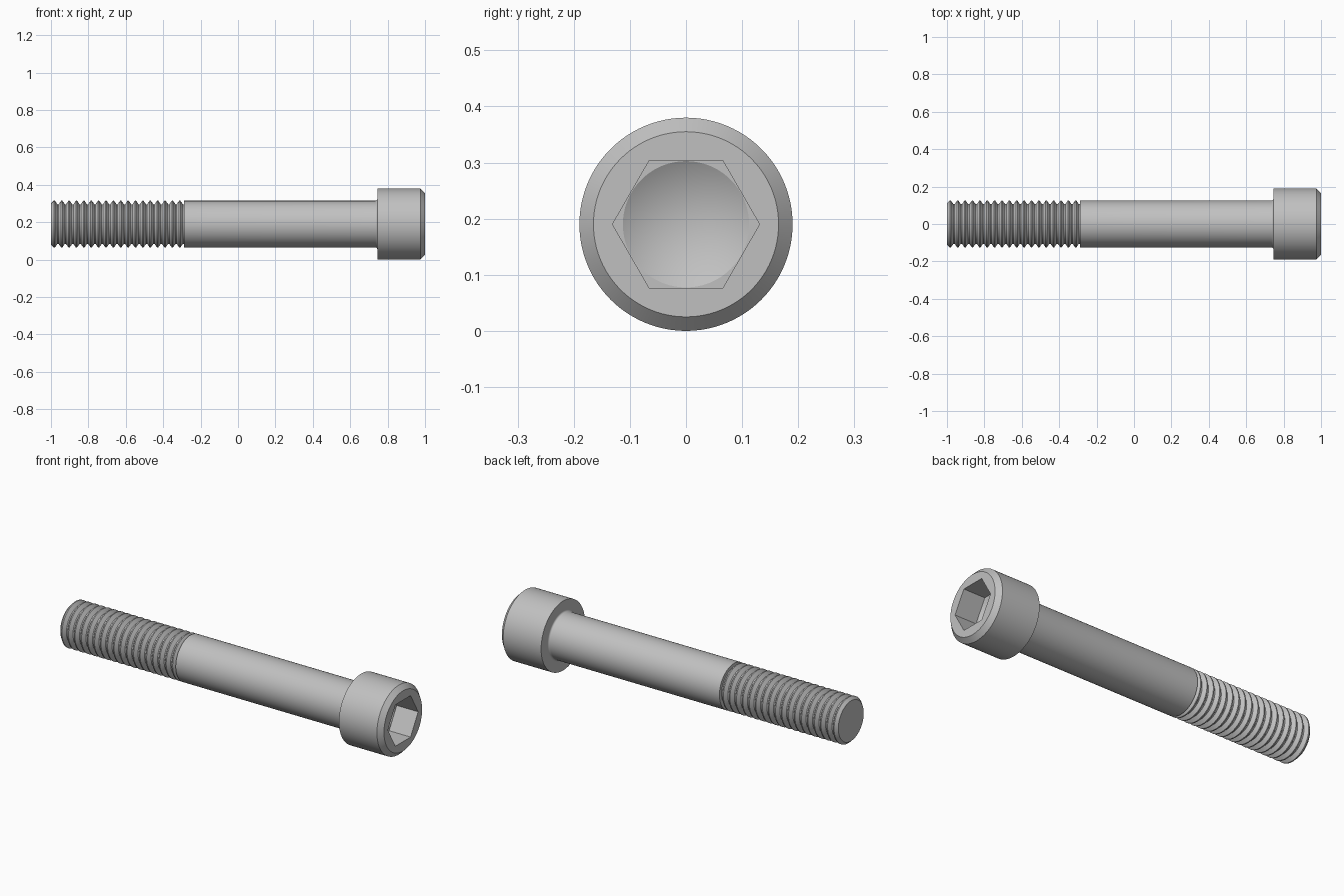
import bpy, bmesh, math

cube = bpy.data.objects.get("Cube")
if cube:
    bpy.data.objects.remove(cube, do_unlink=True)

SEGMENTS = 96
AXIS_Z = 0.19
SHANK_R = 0.125
THREAD_END = -0.29
HEAD_START = 0.745

steel = bpy.data.materials.new("steel grey")
steel.use_nodes = True
colour = (0.53, 0.53, 0.53, 1)
steel.diffuse_color = colour
steel.node_tree.nodes["Principled BSDF"].inputs["Base Color"].default_value = colour


def circle(radius):
    return lambda angle: radius


def hexagon(apothem):
    sector = math.pi / 3
    return lambda angle: apothem / math.cos(angle % sector - sector / 2)


def lathe(name, profile):
    """Sweep (x, radius or radius function) pairs around the bolt axis."""
    bm = bmesh.new()
    rings = []
    for x, shape in profile:
        radius = shape if callable(shape) else circle(shape)
        ring = []
        for k in range(SEGMENTS):
            a = math.tau * k / SEGMENTS
            r = radius(a + 1e-9)
            ring.append(bm.verts.new((x, r * math.cos(a), AXIS_Z + r * math.sin(a))))
        rings.append(ring)
    for low, high in zip(rings, rings[1:]):
        for k in range(SEGMENTS):
            n = (k + 1) % SEGMENTS
            bm.faces.new((low[k], low[n], high[n], high[k]))
    bmesh.ops.remove_doubles(bm, verts=bm.verts, dist=1e-5)
    mesh = bpy.data.meshes.new(name)
    bm.to_mesh(mesh)
    bm.free()
    mesh.materials.append(steel)
    obj = bpy.data.objects.new(name, mesh)
    bpy.context.collection.objects.link(obj)
    bpy.ops.object.select_all(action="DESELECT")
    obj.select_set(True)
    bpy.context.view_layer.objects.active = obj
    bpy.ops.object.shade_smooth_by_angle(angle=math.radians(22))
    return obj


# Threaded end: flat tip followed by evenly spaced ridges
THREADS = 18
ROOT_R = 0.106
pitch = (THREAD_END + 1) / THREADS
thread = [(-1, 0), (-1, ROOT_R + 0.004)]
for i in range(THREADS):
    x = -1 + i * pitch
    thread += [(x + pitch * 0.38, SHANK_R), (x + pitch * 0.54, SHANK_R),
               (x + pitch * 0.88, ROOT_R)]
    if i < THREADS - 1:
        thread.append((x + pitch * 1.04, ROOT_R))
thread.append((THREAD_END, ROOT_R))
thread.append((THREAD_END, SHANK_R))
lathe("threaded_end", thread)

# Plain shank with a small fillet under the head
FILLET = 0.01
shank = [(THREAD_END, SHANK_R)]
for i in range(7):
    a = math.pi / 2 * i / 6
    shank.append((HEAD_START - FILLET * (1 - math.sin(a)),
                  SHANK_R + FILLET * (1 - math.cos(a))))
lathe("shank", shank)

# Cylindrical head with chamfered rim, hex socket and conical socket floor
APOTHEM = 0.1135
SOCKET_FLOOR = 0.87
lathe("socket_head", [
    (HEAD_START, SHANK_R + FILLET),
    (HEAD_START, 0.19),
    (0.975, 0.19),
    (1, 0.165),
    (1, hexagon(APOTHEM)),
    (SOCKET_FLOOR, hexagon(APOTHEM)),
    (SOCKET_FLOOR, APOTHEM - 0.001),
    (SOCKET_FLOOR - 0.065, 0),
])
